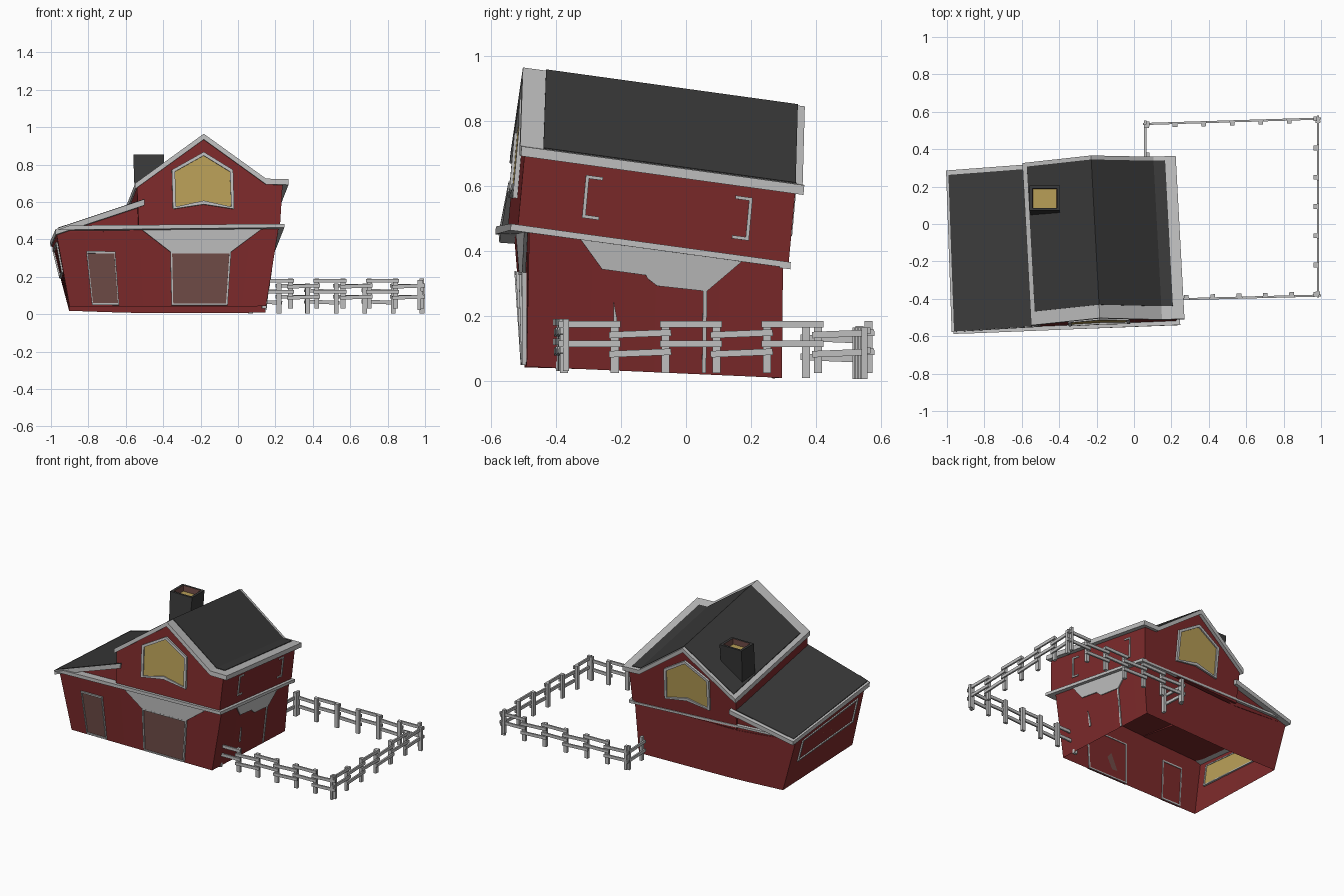
import bpy, bmesh, math
from mathutils import Vector, Matrix

if "Cube" in bpy.data.objects:
    bpy.data.objects.remove(bpy.data.objects["Cube"])


def material(name, rgb):
    m = bpy.data.materials.new(name)
    m.diffuse_color = (*rgb, 1)
    m.use_nodes = True
    m.node_tree.nodes["Principled BSDF"].inputs["Base Color"].default_value = m.diffuse_color
    return m


RED = material("barn red", (0.205, 0.023, 0.024))
GREY = material("pale trim grey", (0.52, 0.52, 0.52))
DARK = material("roof charcoal", (0.041, 0.041, 0.041))
GOLD = material("window gold", (0.48, 0.345, 0.095))
BROWN = material("door brown", (0.16, 0.072, 0.063))


def warp(p):
    """Crooked barn: x and z as seen from the front, s runs 0 (front) to 1 (back)."""
    x, s, z = p
    k = min(1, max(0, (-0.55 - x) / 0.45))
    low = min(1, z / 0.47)
    lean = 0.09 * max(0, z - 0.47)
    front = -0.54 + 0.04 * x * low + lean
    back = 0.33 + 0.045 * x + lean
    drop = (0.03 + 0.09 * low) * (1 - 0.45 * k)
    return Vector((x - s * low * (0.047 - 0.017 * k), front + s * (back - front), z - s * drop))


def finish(name, bm, mat):
    bmesh.ops.recalc_face_normals(bm, faces=bm.faces)
    me = bpy.data.meshes.new(name)
    bm.to_mesh(me)
    bm.free()
    me.materials.append(mat)
    ob = bpy.data.objects.new(name, me)
    bpy.context.collection.objects.link(ob)
    return ob


def loft(name, loops, mat, ring=False, caps=(True, True)):
    """Bridge loops of points; a ring also joins the last loop to the first."""
    bm = bmesh.new()
    rows = [[bm.verts.new(warp(p)) for p in loop] for loop in loops]
    pairs = list(zip(rows, rows[1:])) + ([(rows[-1], rows[0])] if ring else [])
    n = len(rows[0])
    for a, b in pairs:
        for i in range(n):
            j = (i + 1) % n
            bm.faces.new((a[i], a[j], b[j], b[i]))
    if not ring:
        if caps[0]:
            bm.faces.new(rows[0])
        if caps[1]:
            bm.faces.new(rows[-1])
    return finish(name, bm, mat)


def along(outline, s):
    return [(x, s, z) for x, z in outline]


def prism(name, outline, s0, s1, mat):
    return loft(name, [along(outline, s0), along(outline, s1)], mat)


def shrink(outline, w):
    c = sum((Vector(p) for p in outline), Vector((0, 0))) / len(outline)
    return [tuple(Vector(p) + (c - Vector(p)).normalized() * w * 1.4) for p in outline]


def frame(name, outline, w, s0, s1, mat=GREY):
    inner = shrink(outline, w)
    return loft(name, [along(outline, s0), along(inner, s0),
                       along(inner, s1), along(outline, s1)], mat, ring=True)


def side(outline, xf, off):
    """Outline in (s, z) placed on a side wall whose x depends on z."""
    return [(xf(z) + off, s, z) for s, z in outline]


def right_low(z): return 0.15 + 0.07 * (z - 0.045) / 0.425
def right_up(z): return 0.225 + 0.015 * (z - 0.47) / 0.24
def left_low(z): return -0.90 - 0.07 * (z - 0.045) / 0.395


def rect(a, b, c, d):
    return [(a, c), (b, c), (b, d), (a, d)]


def side_plate(name, outline, xf, t, mat=GREY):
    return loft(name, [side(outline, xf, -t), side(outline, xf, t)], mat)


# Lower storey: flared walls, open at the bottom
F, B, N = 0.055, 0.953, 8


def wall_loop(corners):
    pts = []
    for i, c in enumerate(corners):
        a, b = Vector(c), Vector(corners[(i + 1) % 4])
        pts += [tuple(a.lerp(b, k / N)) for k in range(N)]
    return pts


bottom = wall_loop([(-0.90, F, 0.042), (0.15, F, 0.045), (0.15, B, 0.045), (-0.90, B, 0.042)])
top = wall_loop([(-0.97, F, 0.44), (0.22, F, 0.47), (0.22, B, 0.47), (-0.97, B, 0.44)])
loft("lower_walls", [bottom, top], RED, caps=(False, True))
prism("lean_to_gable", [(-0.97, 0.44), (-0.50, 0.45), (-0.50, 0.59)], F, B, RED)

# Upper storey
U0, U1 = 0.014, 0.972
prism("upper_walls", [(-0.53, 0.47), (0.225, 0.47), (0.24, 0.71), (0.15, 0.71),
                      (-0.183, 0.945), (-0.54, 0.69)], U0, U1, RED)


# Roofs: grey slab with a dark covering on top
def slab(name, line, thick, s0, s1, mat, lift=0.0):
    prism(name, [(x, z + lift) for x, z in line] +
          [(x, z + lift - thick) for x, z in reversed(line)], s0, s1, mat)


slab("main_roof_trim", [(-0.55, 0.70), (-0.183, 0.965), (0.15, 0.725), (0.27, 0.722)],
     0.03, 0, 1, GREY)
slab("main_roof_cover", [(-0.527, 0.717), (-0.183, 0.965), (0.15, 0.725), (0.212, 0.7235)],
     0.01, 0.082, 0.975, DARK, 0.004)
slab("lean_to_roof_trim", [(-0.975, 0.455), (-0.50, 0.613)], 0.03, 0, 1, GREY)
slab("lean_to_roof_cover", [(-0.962, 0.4593), (-0.50, 0.613)], 0.01, 0.004, 0.972, DARK, 0.004)

# Band between the storeys
prism("front_band", [(-0.965, 0.450), (0.245, 0.462), (0.245, 0.482), (-0.90, 0.474)],
      -0.012, 0.06, GREY)
prism("back_band", rect(-0.89, 0.245, 0.458, 0.475), 0.94, 0.978, GREY)
prism("right_band", rect(0.21, 0.247, 0.462, 0.482), -0.012, 0.978, GREY)

# Gable windows, front and back
pane = [(-0.183, 0.868), (-0.354, 0.772), (-0.348, 0.563), (-0.183, 0.588), (-0.02, 0.563), (-0.026, 0.772)]
for label, s, d in (("front", U0, -1), ("back", U1, 1)):
    prism(label + "_gable_window", shrink(pane, 0.008), s, s + d * 0.006, GOLD)
    frame(label + "_gable_window_frame", pane, 0.014, s - d * 0.005, s + d * 0.016)

# Front doors with frames, and the hood over the large one
doors = {"small_door": [(-0.78, 0.05), (-0.635, 0.05), (-0.655, 0.34), (-0.81, 0.34)],
         "large_door": [(-0.355, 0.05), (-0.055, 0.05), (-0.035, 0.338), (-0.36, 0.338)]}
for label, out in doors.items():
    prism(label, shrink(out, 0.004), F - 0.006, F - 0.001, BROWN)
    frame(label + "_frame", out, 0.009, F - 0.015, F + 0.006)
prism("front_hood", [(-0.36, 0.338), (-0.035, 0.338), (0.13, 0.462), (-0.51, 0.456)],
      F - 0.014, F - 0.001, GREY)

# Right wall: half-sunk hood, door jambs and window frame corners
side_plate("side_hood", [(0.235, 0.465), (0.81, 0.465), (0.685, 0.34), (0.51, 0.34),
                         (0.475, 0.362), (0.47, 0.372), (0.315, 0.375)], right_low, 0.006)
side_plate("side_door_jamb_back", rect(0.672, 0.686, 0.05, 0.345), right_low, 0.005)
side_plate("side_door_jamb_front", [(0.358, 0.16), (0.374, 0.16), (0.370, 0.22), (0.358, 0.27)],
           right_low, 0.005)
for label, edge, d in (("front", 0.235, 1), ("back", 0.825, -1)):
    w, l = 0.012 * d, 0.06 * d
    side_plate("side_window_corner_" + label,
               [(edge, 0.53), (edge + l, 0.53), (edge + l, 0.54), (edge + w, 0.54),
                (edge + w, 0.652), (edge + l, 0.652), (edge + l, 0.662), (edge, 0.662)],
               right_up, 0.006)

# Left wall: long window with its pane on the inner face
win = rect(0.13, 0.85, 0.23, 0.395)
inn = rect(0.142, 0.838, 0.24, 0.385)
loft("left_window_frame", [side(win, left_low, -0.009), side(inn, left_low, -0.009),
                           side(inn, left_low, 0.012), side(win, left_low, 0.012)], GREY, ring=True)
loft("left_window", [side(inn, left_low, 0.003), side(inn, left_low, 0.008)], GOLD)


# Chimney: hollow square tube, brown inside with a gold floor
def square(x0, x1, y0, y1, z):
    return [Vector((x0, y0, z)), Vector((x1, y0, z)), Vector((x1, y1, z)), Vector((x0, y1, z))]


bm = bmesh.new()
rows = [[bm.verts.new(p) for p in q] for q in (
    square(-0.55, -0.40, 0.04, 0.18, 0.57), square(-0.56, -0.395, 0.072, 0.205, 0.853),
    square(-0.543, -0.412, 0.086, 0.19, 0.853), square(-0.54, -0.415, 0.086, 0.187, 0.815))]
for level, (a, b) in enumerate(zip(rows, rows[1:])):
    for i in range(4):
        f = bm.faces.new((a[i], a[i - 1], b[i - 1], b[i]))
        f.material_index = 2 if level == 2 else 0
bm.faces.new(rows[-1]).material_index = 1
chimney = finish("chimney", bm, DARK)
chimney.data.materials.append(GOLD)
chimney.data.materials.append(BROWN)

# Fence: (start, end, spans, ground height); posts inside, rails step up and down
runs = [((0.06, 0.37), (0.06, 0.535), 1, 0.008), ((0.066, 0.535), (0.983, 0.563), 6, 0.004),
        ((0.983, 0.563), (0.983, -0.376), 6, 0.024), ((0.983, -0.383), (0.14, -0.405), 6, 0.03)]
posts, rails = bmesh.new(), bmesh.new()


def bar(bm, centre, angle, size, tilt=0.0):
    m = (Matrix.Translation(centre) @ Matrix.Rotation(angle, 4, 'Z') @
         Matrix.Rotation(tilt, 4, 'Y') @ Matrix.Diagonal((*size, 1)))
    bmesh.ops.create_cube(bm, size=1, matrix=m)


for start, end, n, base in runs:
    a, b = Vector(start), Vector(end)
    d = (b - a) / n
    angle = math.atan2(d.y, d.x)
    inward = Vector((d.y, -d.x)).normalized() * 0.013
    for i in range(n + 1):
        p = a + d * i + inward
        bar(posts, (p.x, p.y, base + 0.08), angle, (0.025, 0.018, 0.16))
    for i in range(n):
        c = a + d * (i + 0.5)
        for h in (0.149, 0.09):
            z = base + h - (0.029 if i % 2 == 0 else 0)
            bar(rails, (c.x, c.y, z), angle, (d.length + 0.035, 0.011, 0.02),
                0.0 if i % 2 else 0.04)
finish("fence_posts", posts, GREY)
finish("fence_rails", rails, GREY)
